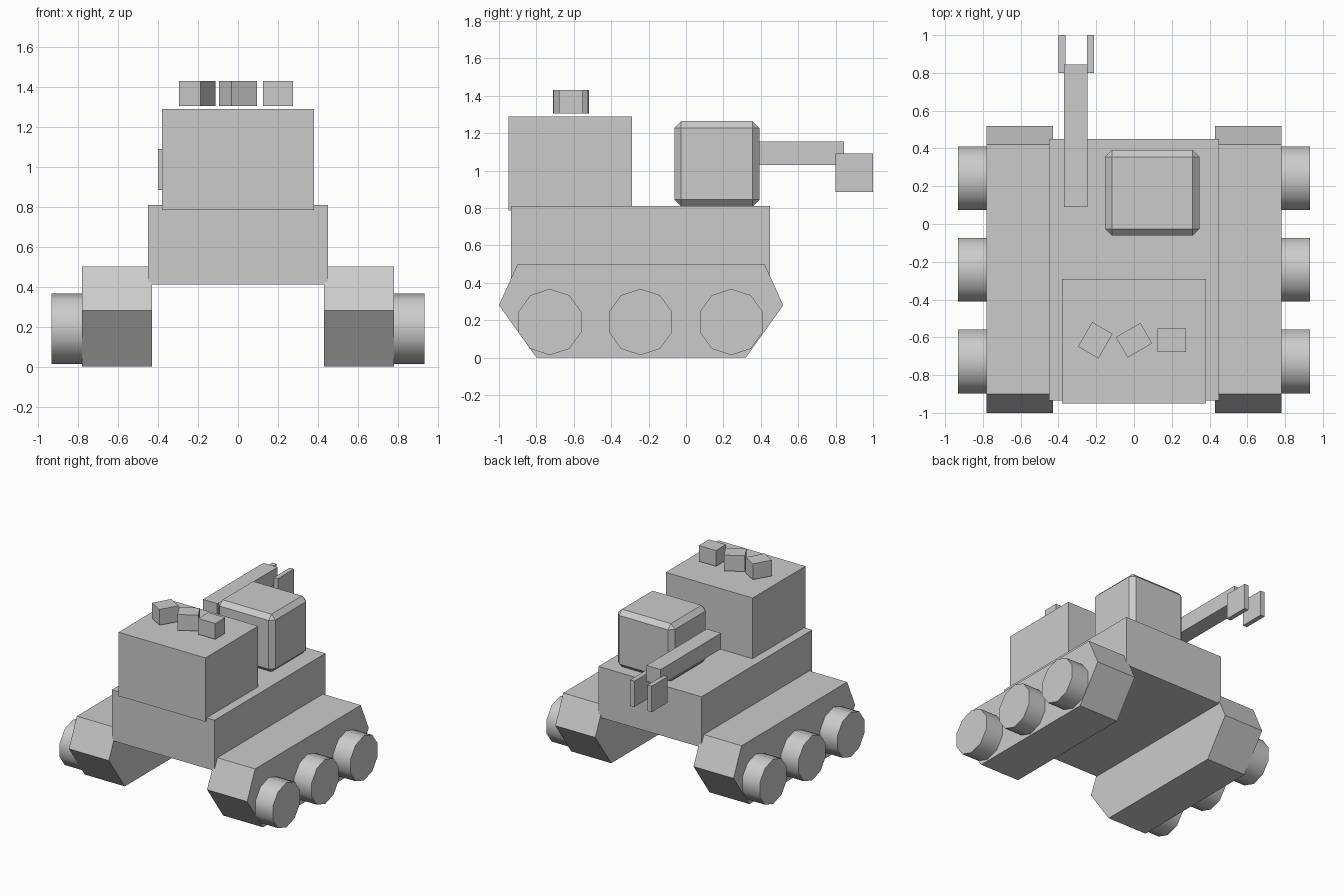
import bpy
import bmesh
from math import radians
from mathutils import Matrix

if "Cube" in bpy.data.objects:
    bpy.data.objects.remove(bpy.data.objects["Cube"], do_unlink=True)

GREY = (0.6, 0.6, 0.6, 1)
grey = bpy.data.materials.new("plain grey")
grey.use_nodes = True
grey.diffuse_color = GREY
grey.node_tree.nodes["Principled BSDF"].inputs["Base Color"].default_value = GREY


def finish(name, bm):
    bmesh.ops.recalc_face_normals(bm, faces=bm.faces)
    mesh = bpy.data.meshes.new(name)
    bm.to_mesh(mesh)
    bm.free()
    mesh.materials.append(grey)
    obj = bpy.data.objects.new(name, mesh)
    bpy.context.collection.objects.link(obj)
    return obj


def box(name, x, y, z, turn=0):
    """Box from (min, max) ranges, turned about its own vertical axis."""
    bm = bmesh.new()
    bmesh.ops.create_cube(bm, size=1)
    size = [b - a for a, b in (x, y, z)]
    bmesh.ops.transform(bm, matrix=Matrix.Diagonal((*size, 1)), verts=bm.verts)
    obj = finish(name, bm)
    obj.location = [(a + b) / 2 for a, b in (x, y, z)]
    obj.rotation_euler.z = radians(turn)
    return obj


# Hull and raised rear box
box("hull", (-0.45, 0.45), (-0.935, 0.45), (0.41, 0.81))
box("upper_box", (-0.38, 0.38), (-0.95, -0.29), (0.785, 1.29))

# Cab with chamfered edges
cab = box("cab", (-0.153, 0.347), (-0.062, 0.392), (0.808, 1.264))
chamfer = cab.modifiers.new("chamfer", "BEVEL")
chamfer.width = 0.036
chamfer.segments = 1

# Small blocks hovering over the upper box
for i, (x, turn) in enumerate(((-0.205, 60), (0, 30), (0.2, 0))):
    box(f"top_block_{i + 1}", (x - 0.075, x + 0.075), (-0.678, -0.553),
        (1.305, 1.43), turn)

# Arm with two claw plates
box("arm", (-0.37, -0.245), (0.09, 0.845), (1.03, 1.155))
for side, x in (("right", -0.4), ("left", -0.248)):
    box(f"claw_{side}", (x, x + 0.037), (0.8, 1.0), (0.885, 1.09))

# Tracks and wheels on both sides
TRACK = ((-1, 0.28), (-0.9, 0.5), (0.42, 0.5), (0.52, 0.28), (0.32, 0), (-0.8, 0))
for side, s in (("left", 1), ("right", -1)):
    bm = bmesh.new()
    face = bm.faces.new([bm.verts.new((s * 0.43, y, z)) for y, z in TRACK])
    grown = bmesh.ops.extrude_face_region(bm, geom=[face], use_keep_orig=True)
    bmesh.ops.translate(bm, vec=(s * 0.35, 0, 0),
                        verts=[v for v in grown["geom"] if isinstance(v, bmesh.types.BMVert)])
    finish(f"track_{side}", bm)

    for i, y in enumerate((-0.728, -0.243, 0.242)):
        bpy.ops.mesh.primitive_cylinder_add(
            vertices=10, radius=0.177, depth=0.16,
            location=(s * 0.853, y, 0.19), rotation=(0, radians(90), 0))
        wheel = bpy.context.object
        wheel.name = f"wheel_{side}_{i + 1}"
        wheel.data.materials.append(grey)
        bpy.ops.object.shade_smooth_by_angle(angle=radians(45))
        # Put a corner towards the front and back
        wheel.data.transform(Matrix.Rotation(radians(90), 4, "Z"))
        if wheel.data.vertices:
            wheel.data.transform(Matrix.Rotation(radians(0), 4, "Z"))
